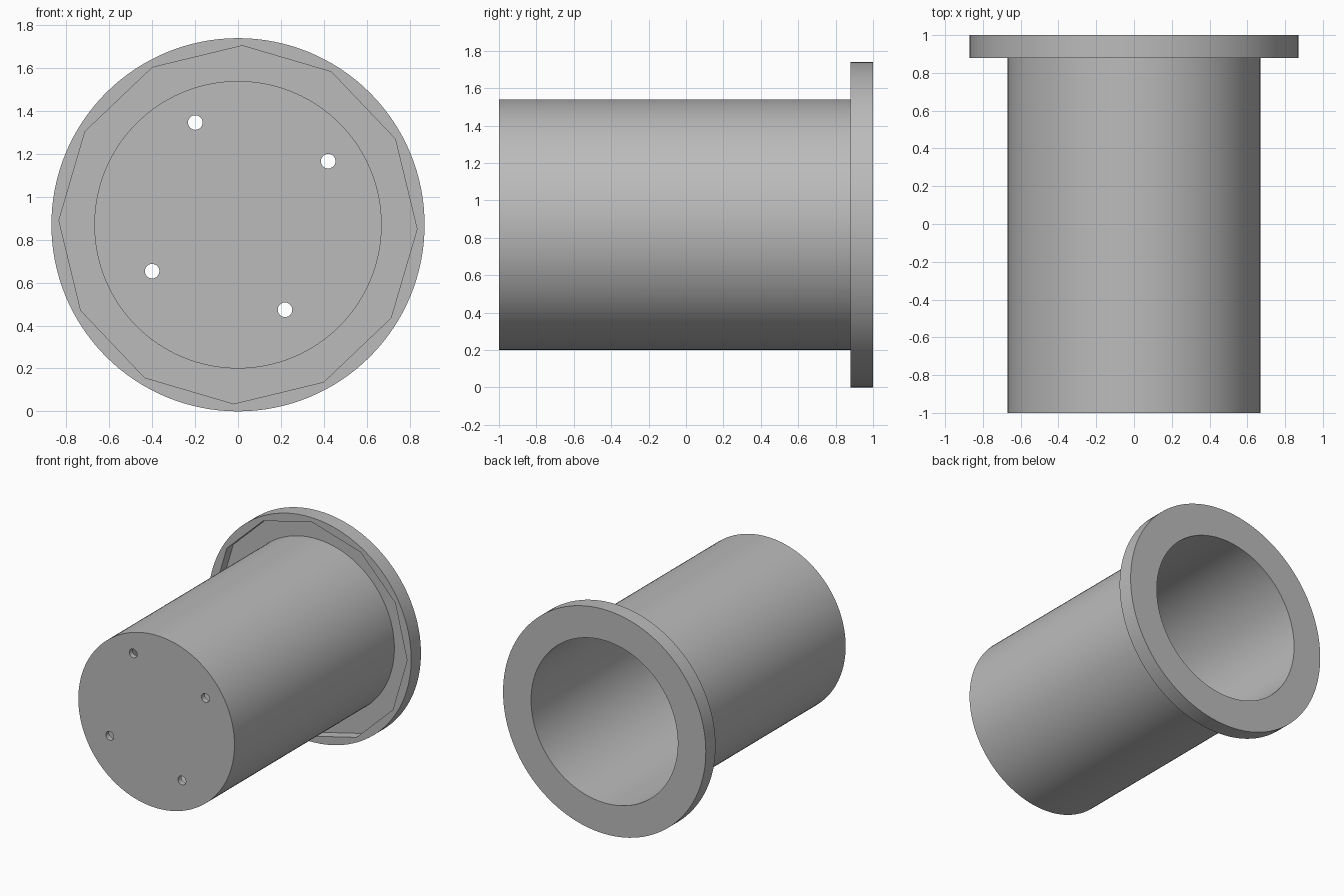
import bpy
import math

AXIS_Z = 0.87        # height of the shared centre line
OUTER, RIM = 0.67, 0.87
WALL = 0.04

if "Cube" in bpy.data.objects:
    bpy.data.objects.remove(bpy.data.objects["Cube"], do_unlink=True)

grey = bpy.data.materials.new("plain grey")
grey.use_nodes = True
colour = (0.5, 0.5, 0.5, 1)
grey.diffuse_color = colour
grey.node_tree.nodes["Principled BSDF"].inputs["Base Color"].default_value = colour


def rod(name, radius, front, back, x=0, z=AXIS_Z, sides=128, turn=0):
    """Solid prism lying along y from front to back."""
    bpy.ops.mesh.primitive_cylinder_add(
        vertices=sides, radius=radius, depth=back - front,
        location=(x, (front + back) / 2, z),
        rotation=(math.pi / 2, turn, 0))
    obj = bpy.context.object
    obj.name = name
    obj.data.materials.append(grey)
    return obj


def combine(target, other, operation):
    """Apply a boolean and discard the second solid."""
    mod = target.modifiers.new(operation.title(), 'BOOLEAN')
    mod.operation = operation
    mod.solver = 'EXACT'
    mod.object = other
    bpy.context.view_layer.objects.active = target
    bpy.ops.object.modifier_apply(modifier=mod.name)
    bpy.data.objects.remove(other, do_unlink=True)


# Flange with a twelve-sided recess in its front face
body = rod("flanged_cup", RIM, 0.88, 1)
recess = rod("recess_cutter", RIM - WALL + 0.005, 0.8, 1 - WALL,
             sides=12, turn=math.radians(1.4))
combine(body, recess, 'DIFFERENCE')

# Cup barrel, closed at the front and open at the back
combine(body, rod("barrel", OUTER, -1, 0.99), 'UNION')
combine(body, rod("bore_cutter", OUTER - WALL, -1 + WALL, 1.1), 'DIFFERENCE')

# Four screw holes through the closed end
for degrees in (32, 115.6, 212, 295.6):
    a = math.radians(degrees)
    hole = rod("hole_cutter", 0.034, -1.1, -0.9,
               0.01 + 0.484 * math.cos(a),
               AXIS_Z + 0.04 + 0.484 * math.sin(a), sides=32)
    combine(body, hole, 'DIFFERENCE')

# Smooth curved walls, crisp rims
bpy.ops.object.select_all(action='DESELECT')
body.select_set(True)
bpy.context.view_layer.objects.active = body
bpy.ops.object.shade_smooth_by_angle(angle=math.radians(25))
